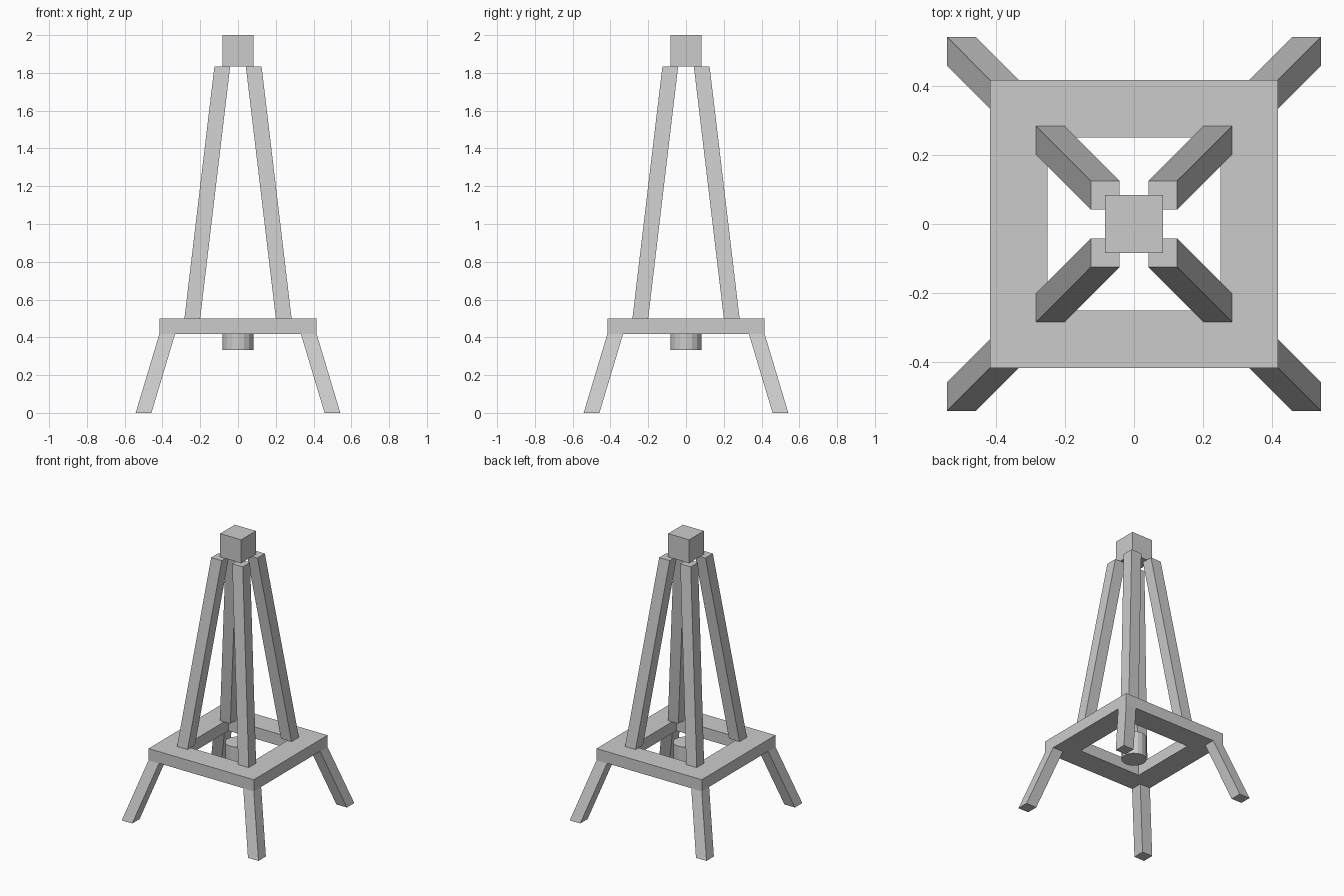
import bpy, bmesh

if "Cube" in bpy.data.objects:
    bpy.data.objects.remove(bpy.data.objects["Cube"])

U = 1 / 12  # beam thickness


def finish(name, bm):
    bmesh.ops.recalc_face_normals(bm, faces=bm.faces)
    mesh = bpy.data.meshes.new(name)
    bm.to_mesh(mesh)
    bm.free()
    obj = bpy.data.objects.new(name, mesh)
    bpy.context.collection.objects.link(obj)
    return obj


def square(bm, cx, cy, z, half):
    return [bm.verts.new((cx + sx * half, cy + sy * half, z))
            for sx, sy in ((-1, -1), (1, -1), (1, 1), (-1, 1))]


def bridge(bm, a, b):
    for i in range(4):
        j = (i + 1) % 4
        bm.faces.new((a[i], a[j], b[j], b[i]))


def legs(name, r0, z0, r1, z1):
    """Four slanted square beams, one per corner, with level ends."""
    for sx, side in ((-1, "left"), (1, "right")):
        for sy, end in ((-1, "front"), (1, "back")):
            bm = bmesh.new()
            a = square(bm, sx * r0, sy * r0, z0, U / 2)
            b = square(bm, sx * r1, sy * r1, z1, U / 2)
            bm.faces.new(a)
            bm.faces.new(b)
            bridge(bm, a, b)
            finish(f"{name}_{end}_{side}", bm)


# Splayed lower legs and tall upper legs
legs("lower_leg", 0.5, 0, 0.375, 5 * U)
legs("upper_leg", 0.242, 0.5, U, 22 * U)

# Square frame with open centre
bm = bmesh.new()
loops = [square(bm, 0, 0, z, h) for z, h in
         ((5 * U, 5 * U), (6 * U, 5 * U), (6 * U, 3 * U), (5 * U, 3 * U))]
for i in range(4):
    bridge(bm, loops[i], loops[(i + 1) % 4])
finish("frame", bm)

# Cube cap on top
bm = bmesh.new()
a, b = square(bm, 0, 0, 22 * U, U), square(bm, 0, 0, 2, U)
bm.faces.new(a)
bm.faces.new(b)
bridge(bm, a, b)
finish("top_block", bm)

# Cylinder hanging in the frame opening
bpy.ops.mesh.primitive_cylinder_add(vertices=16, radius=U, depth=2 * U,
                                    location=(0, 0, 5 * U))
bpy.context.object.name = "centre_cylinder"
